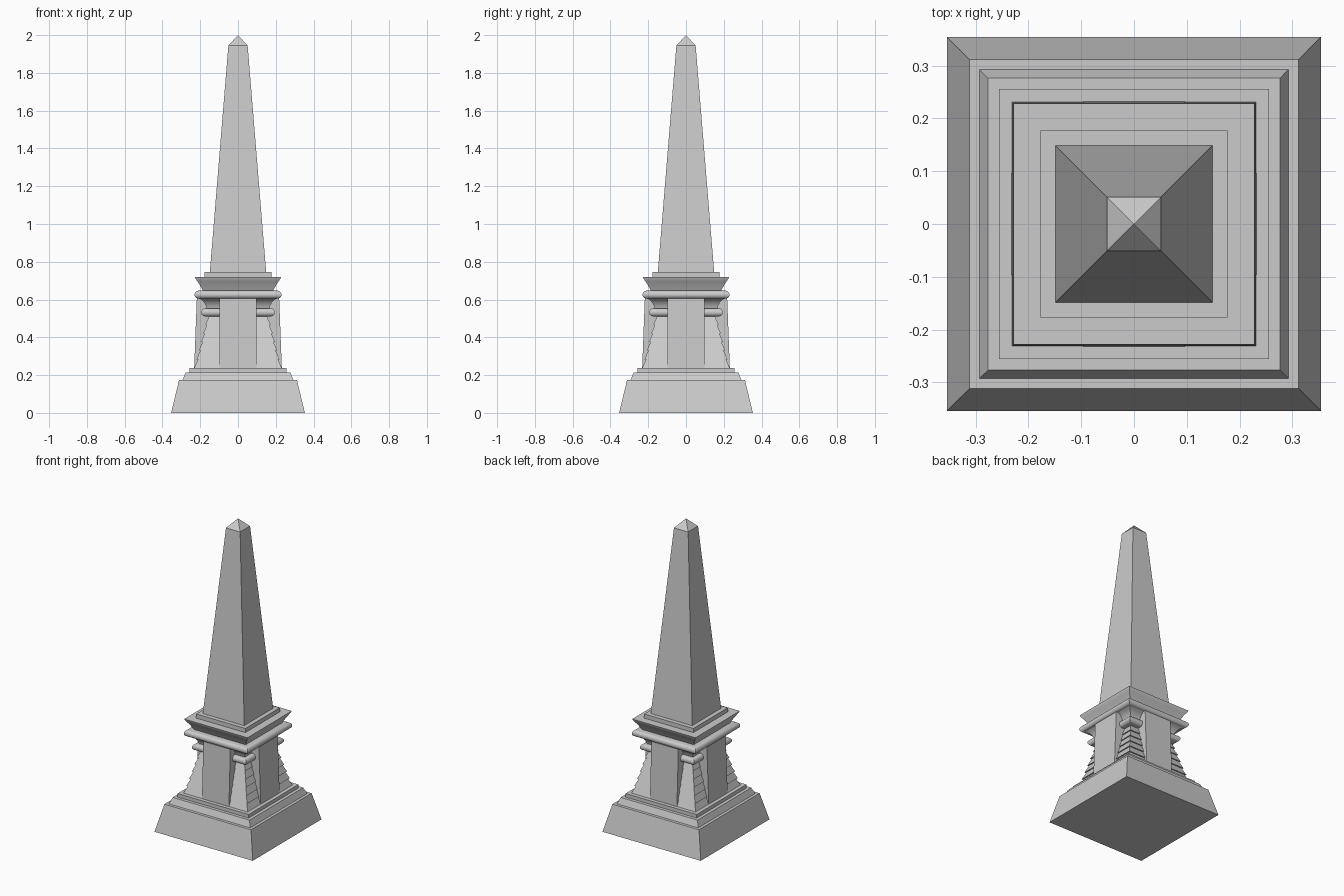
import bpy, bmesh, math

if "Cube" in bpy.data.objects:
    bpy.data.objects.remove(bpy.data.objects["Cube"])


def loft(name, profile, smooth=False):
    """Stack rectangles (half_x, half_y, z) into a closed, capped solid."""
    bm = bmesh.new()
    rings = []
    for hx, hy, z in profile:
        rings.append([bm.verts.new((sx * hx, sy * hy, z))
                      for sx, sy in ((-1, -1), (1, -1), (1, 1), (-1, 1))])
    for a, b in zip(rings, rings[1:]):
        for i in range(4):
            j = (i + 1) % 4
            bm.faces.new((a[i], a[j], b[j], b[i]))
    bm.faces.new(rings[0][::-1])
    bm.faces.new(rings[-1])
    bmesh.ops.recalc_face_normals(bm, faces=bm.faces[:])
    mesh = bpy.data.meshes.new(name)
    bm.to_mesh(mesh)
    bm.free()
    ob = bpy.data.objects.new(name, mesh)
    bpy.context.collection.objects.link(ob)
    if smooth:
        bpy.ops.object.select_all(action='DESELECT')
        bpy.context.view_layer.objects.active = ob
        ob.select_set(True)
        bpy.ops.object.shade_smooth_by_angle(angle=math.radians(35))
    return ob


def square(name, profile, smooth=False):
    return loft(name, [(h, h, z) for h, z in profile], smooth)


def bead(half, z, r, steps=10):
    """Half-round profile bulging outward to the given half width."""
    return [(half - r + r * math.cos(t), z + r * math.sin(t))
            for t in (math.pi * (i / steps - 0.5) for i in range(steps + 1))]


# Stepped base
square("base_block", [(0.354, 0), (0.312, 0.175)])
square("base_step", [(0.293, 0.175), (0.277, 0.215)])
square("base_fillet", [(0.256, 0.215), (0.256, 0.238)])

# Battered pedestal core with overlapping stone courses
z0, z1, h0, h1, courses = 0.238, 0.512, 0.228, 0.158, 6
for k in range(courses):
    za = z0 + (z1 - z0) * k / courses
    zb = z0 + (z1 - z0) * (k + 1) / courses
    line = lambda z: h0 + (h1 - h0) * (z - z0) / (z1 - z0)
    square(f"pedestal_course_{k + 1}", [(line(za) + 0.003, za), (line(zb) - 0.005, zb)])

# Flat panels standing proud on all four faces
loft("front_back_panel", [(0.097, 0.232, 0.238), (0.097, 0.218, 0.605)])
loft("side_panel", [(0.232, 0.097, 0.238), (0.218, 0.097, 0.605)])

# Neck bead and flared bell above it
square("neck_bead", bead(0.195, 0.532, 0.021), True)
square("flared_neck", [(0.165, 0.55), (0.169, 0.565), (0.178, 0.583),
                       (0.192, 0.598), (0.208, 0.607)], True)
square("main_torus", bead(0.23, 0.626, 0.021), True)

# Hollow-curved cornice and cap
square("cornice", [(0.185, 0.645), (0.192, 0.658), (0.203, 0.678),
                   (0.215, 0.697), (0.226, 0.713), (0.228, 0.72)], True)
square("shaft_plinth", [(0.177, 0.72), (0.177, 0.747)])

# Tapering shaft with pyramid tip
square("shaft", [(0.149, 0.747), (0.051, 1.945)])
bpy.ops.mesh.primitive_cone_add(vertices=4, radius1=0.051 * math.sqrt(2), depth=0.055,
                                location=(0, 0, 1.9725), rotation=(0, 0, math.pi / 4))
bpy.context.object.name = "pyramid_tip"
